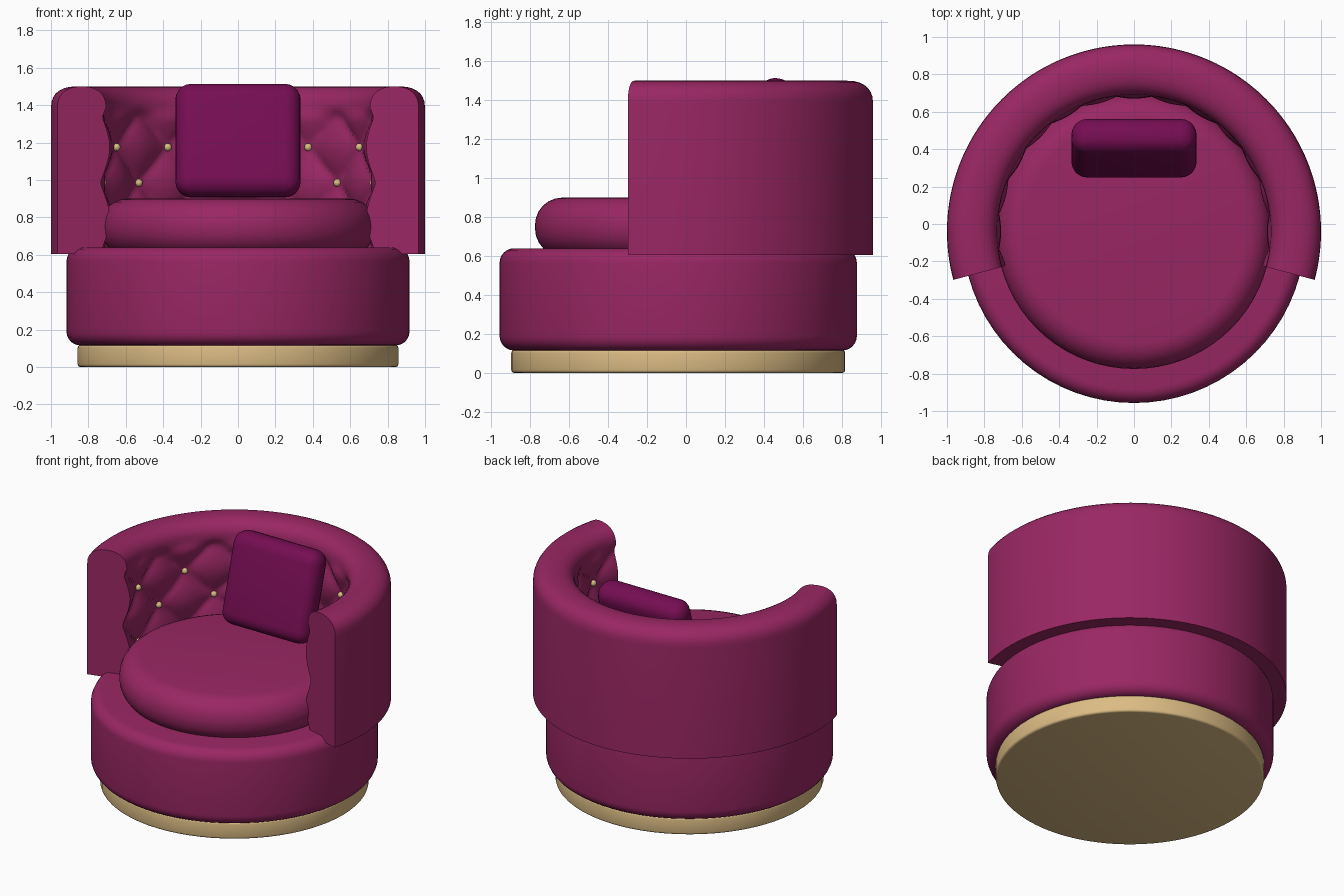
import bpy
import bmesh
from math import sin, cos, pi, radians

cube = bpy.data.objects.get("Cube")
if cube:
    bpy.data.objects.remove(cube, do_unlink=True)

CY = -0.04                      # shared axis of all the round parts
ROWS = (1.175, 0.985, 0.795)    # button row heights
ROW_GAP = 0.19
STEP = radians(30)              # button spacing around the back
ARM = radians(15)               # how far the arms pass the centre line


def material(name, rgb, rough):
    mat = bpy.data.materials.new(name)
    mat.use_nodes = True
    mat.diffuse_color = (*rgb, 1)
    bsdf = mat.node_tree.nodes["Principled BSDF"]
    bsdf.inputs["Base Color"].default_value = (*rgb, 1)
    bsdf.inputs["Roughness"].default_value = rough
    return mat


velvet = material("magenta velvet", (0.32, 0.02, 0.125), 0.8)
plum = material("plum fabric", (0.18, 0.004, 0.085), 0.8)
gold = material("soft gold", (0.71, 0.5, 0.23), 0.5)


def finish(name, bm, mat, angle=40):
    bmesh.ops.recalc_face_normals(bm, faces=bm.faces)
    mesh = bpy.data.meshes.new(name)
    bm.to_mesh(mesh)
    bm.free()
    mesh.materials.append(mat)
    obj = bpy.data.objects.new(name, mesh)
    bpy.context.collection.objects.link(obj)
    bpy.ops.object.select_all(action='DESELECT')
    obj.select_set(True)
    bpy.context.view_layer.objects.active = obj
    bpy.ops.object.shade_smooth_by_angle(angle=radians(angle))
    return obj


def rounded_disc(name, radius, z0, z1, bevel, mat, segs=72, arc=6):
    """Solid disc with rounded rims, built from stacked rings."""
    turns = [i / arc * pi / 2 for i in range(arc + 1)]
    low = [(radius - bevel * (1 - sin(t)), z0 + bevel * (1 - cos(t))) for t in turns]
    high = [(r, z0 + z1 - z) for r, z in reversed(low)]
    profile = low + [p for p in high if p[1] > low[-1][1] + 0.001]
    if len(profile) == len(low):
        profile += high[1:]
    bm = bmesh.new()
    rings = [[bm.verts.new((r * cos(2 * pi * k / segs), CY + r * sin(2 * pi * k / segs), z))
              for k in range(segs)] for r, z in profile]
    for a, b in zip(rings, rings[1:]):
        for k in range(segs):
            n = (k + 1) % segs
            bm.faces.new((a[k], a[n], b[n], b[k]))
    bm.faces.new(rings[0])
    bm.faces.new(rings[-1])
    return finish(name, bm, mat)


rounded_disc("plinth", 0.857, 0, 0.118, 0.015, gold, arc=3)
rounded_disc("seat_base", 0.917, 0.115, 0.64, 0.075, velvet)
rounded_disc("seat_cushion", 0.735, 0.6, 0.9, 0.14, velvet)


# Wrapped backrest: one swept section with a diamond-tufted inner face
def tuft_radius(theta, z):
    u, v = theta / STEP, (z - ROWS[0]) / ROW_GAP
    puff = abs(sin(pi * (u + v / 2)) * sin(pi * (u - v / 2))) ** 0.6
    return 0.76 - 0.05 * puff


def back_section(theta):
    bottom, shoulder, top = 0.605, 1.385, 1.5
    points = [(1.0, bottom), (1.0, shoulder)]
    for i in range(1, 15):                       # rolled top edge
        t = pi * i / 14
        c = cos(t)
        points.append((0.865 + 0.135 * (1 if c > 0 else -1) * abs(c) ** 0.85,
                       shoulder + (top - shoulder) * sin(t) ** 0.85))
    for i in range(1, 41):                       # tufted lining
        z = shoulder + (bottom - shoulder) * i / 40
        fade = min(1, i / 3)
        points.append((0.73 + (tuft_radius(theta, z) - 0.73) * fade, z))
    return points


bm = bmesh.new()
count = 112
sections = []
for k in range(count + 1):
    th = -ARM + (pi + 2 * ARM) * k / count
    sections.append([bm.verts.new((r * cos(th), CY + r * sin(th), z))
                     for r, z in back_section(th)])
for a, b in zip(sections, sections[1:]):
    for j in range(len(a)):
        n = (j + 1) % len(a)
        bm.faces.new((a[j], a[n], b[n], b[j]))
bm.faces.new(sections[0])
bm.faces.new(sections[-1])
finish("tufted_backrest", bm, velvet, 50)

# Buttons, staggered from row to row
bm = bmesh.new()
for row, z in enumerate(ROWS):
    shift = 0.5 * (row % 2)
    for k in range(7 - row % 2):
        th = (k + shift) * STEP
        ball = bmesh.ops.create_uvsphere(bm, u_segments=12, v_segments=8, radius=0.021)
        bmesh.ops.translate(bm, verts=ball["verts"],
                            vec=(0.75 * cos(th), CY + 0.75 * sin(th), z))
finish("back_buttons", bm, gold)

# Throw pillow leaning on the back
bm = bmesh.new()
bmesh.ops.create_cube(bm, size=1)
bmesh.ops.scale(bm, verts=bm.verts, vec=(0.67, 0.19, 0.62))
bmesh.ops.bevel(bm, geom=bm.edges[:], offset=0.085, segments=5, profile=0.5, affect='EDGES')
pillow = finish("throw_pillow", bm, plum, 60)
pillow.location = (0, 0.405, 1.21)
pillow.rotation_euler = (radians(-16), 0, 0)
